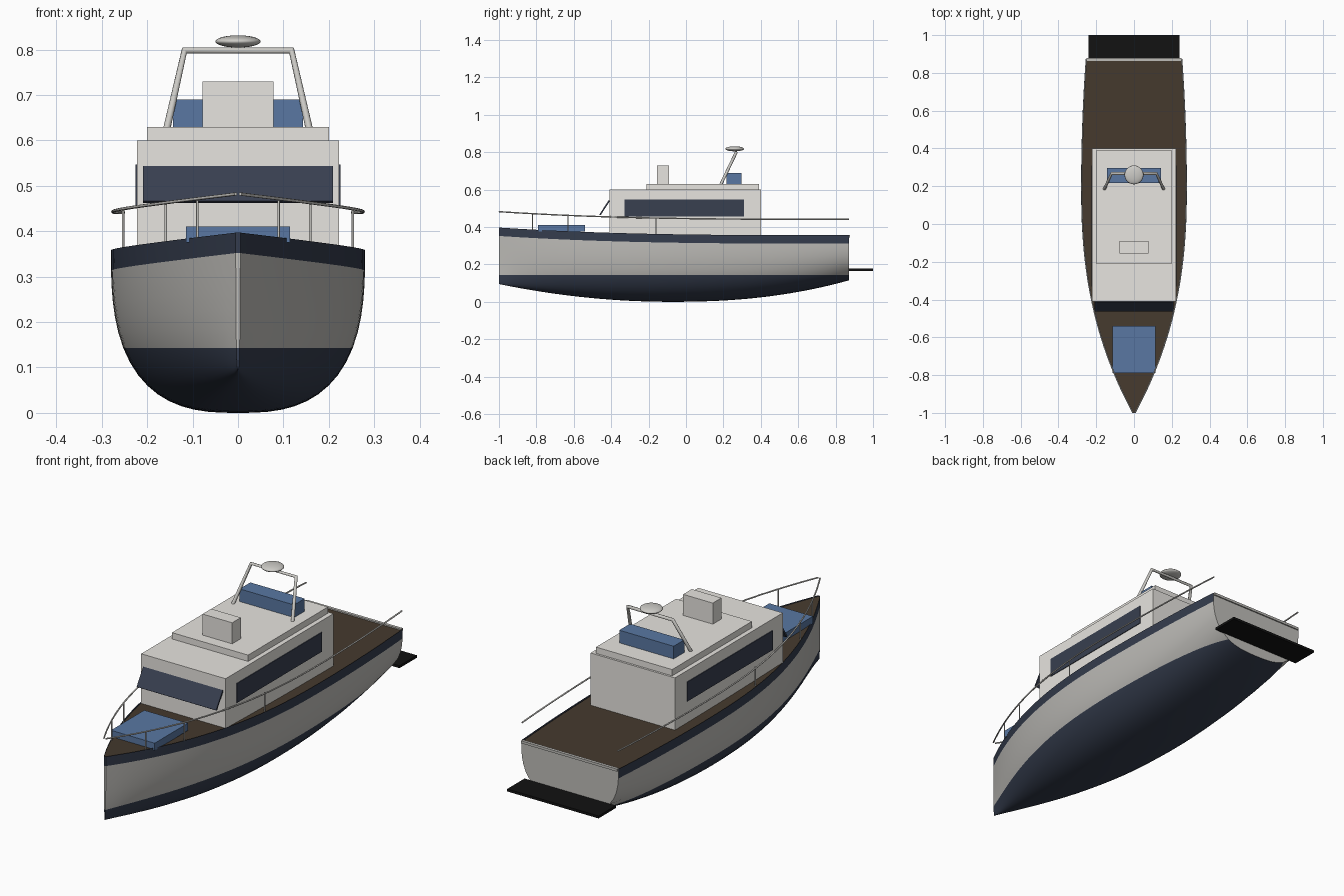
import bpy, bmesh, math
from mathutils import Vector

cube = bpy.data.objects.get("Cube")
if cube:
    bpy.data.objects.remove(cube, do_unlink=True)


def material(name, color):
    m = bpy.data.materials.new(name)
    m.use_nodes = True
    m.diffuse_color = (*color, 1)
    m.node_tree.nodes["Principled BSDF"].inputs["Base Color"].default_value = (*color, 1)
    return m


NAVY = material("navy paint", (0.035, 0.046, 0.075))
HULL = material("hull off white", (0.52, 0.51, 0.485))
WHITE = material("cabin white", (0.82, 0.80, 0.76))
TEAK = material("dark teak", (0.06, 0.042, 0.027))
GLASS = material("tinted glass", (0.04, 0.05, 0.08))
BLUE = material("blue cushion", (0.1, 0.185, 0.36))
STEEL = material("rail steel", (0.6, 0.59, 0.56))
BLACK = material("black platform", (0.006, 0.006, 0.006))

BOW, STERN, WATER, BAND = -1.0, 0.872, 0.143, 0.045


# Hull lines: half beam, sheer height and keel height along the length
def beam(y):
    if y < 0.2:
        return 0.005 + 0.275 * (1 - ((0.2 - y) / 1.2) ** 2.4)
    return 0.28 - 0.024 * ((y - 0.2) / 0.67) ** 2


def sheer(y):
    return 0.356 + 0.041 * ((STERN - y) / 1.872) ** 3


def keel(y):
    if y < -0.08:
        return 0.095 * ((-0.08 - y) / 0.92) ** 2
    return 0.115 * ((y + 0.08) / 0.952) ** 2.3


def half_section(y):
    k, s = keel(y), sheer(y)
    heights = [k + (WATER - k) * (i / 10) ** 2.5 for i in range(11)]
    top = s - BAND
    heights += [WATER + (top - WATER) * i / 5 for i in range(1, 6)] + [s]
    pts = []
    for z in heights:
        t = min(1, (z - k) / (s - k))
        pts.append((beam(y) * (1 - (1 - t) ** 2.8) ** (1 / 2.8), z))
    return pts


def finish(name, bm, mats):
    bmesh.ops.recalc_face_normals(bm, faces=bm.faces)
    me = bpy.data.meshes.new(name)
    bm.to_mesh(me)
    bm.free()
    for m in mats:
        me.materials.append(m)
    ob = bpy.data.objects.new(name, me)
    bpy.context.collection.objects.link(ob)
    return ob


def smooth(ob, angle=35):
    bpy.ops.object.select_all(action="DESELECT")
    ob.select_set(True)
    bpy.context.view_layer.objects.active = ob
    bpy.ops.object.shade_smooth_by_angle(angle=math.radians(angle))


def box(name, x, y, z, mat):
    bm = bmesh.new()
    bmesh.ops.create_cube(bm, size=1)
    for v in bm.verts:
        v.co = [r[0] + (c + 0.5) * (r[1] - r[0]) for c, r in zip(v.co, (x, y, z))]
    return finish(name, bm, [mat])


def tube(name, points, radius, sides=8):
    cu = bpy.data.curves.new(name, "CURVE")
    cu.dimensions = "3D"
    cu.bevel_depth = radius
    cu.bevel_resolution = max(0, sides // 2 - 2)
    cu.use_fill_caps = True
    sp = cu.splines.new("POLY")
    sp.points.add(len(points) - 1)
    for p, co in zip(sp.points, points):
        p.co = (*co, 1)
    cu.materials.append(STEEL)
    ob = bpy.data.objects.new(name, cu)
    bpy.context.collection.objects.link(ob)
    return ob


# Hull: lofted stations, coloured by height
stations = [BOW + (STERN - BOW) * i / 48 for i in range(49)]
bm = bmesh.new()
rings = []
for y in stations:
    sec = half_section(y)
    ring = [bm.verts.new((-x, y, z)) for x, z in reversed(sec[1:])]
    ring += [bm.verts.new((x, y, z)) for x, z in sec]
    rings.append(ring)
for a, b in zip(rings, rings[1:]):
    for i in range(len(a) - 1):
        bm.faces.new((a[i], a[i + 1], b[i + 1], b[i]))
for ring in (rings[0], rings[-1]):
    n = len(ring)
    for i in range(n // 2):
        quad = (ring[i], ring[i + 1], ring[n - 2 - i], ring[n - 1 - i])
        bm.faces.new(list(dict.fromkeys(quad)))
for f in bm.faces:
    c = f.calc_center_median()
    transom = c.y > STERN - 0.001
    painted = c.z < min(v.co.z for v in f.verts) + 1 and (
        max(v.co.z for v in f.verts) < WATER + 0.001 or c.z > sheer(c.y) - BAND * 0.8)
    f.material_index = 1 if painted and not transom else 0
smooth(finish("hull", bm, [HULL, NAVY]))

# Deck, just below the hull edge
bm = bmesh.new()
rows = [[bm.verts.new((s * beam(y) * 0.985, y, sheer(y) - 0.005)) for s in (-1, 1)]
        for y in stations]
for a, b in zip(rows, rows[1:]):
    bm.faces.new((a[0], a[1], b[1], b[0]))
deck = finish("deck", bm, [TEAK])
if deck.data.polygons[0].normal.z < 0:
    deck.data.flip_normals()

box("transom_cap", (-0.252, 0.252), (0.864, 0.878), (0.345, 0.357), HULL)
box("swim_platform", (-0.24, 0.24), (0.87, 1.0), (0.166, 0.178), BLACK)

# Cabin, roof and deck furniture
box("cabin", (-0.222, 0.222), (-0.41, 0.4), (0.33, 0.6), WHITE)
box("cabin_roof", (-0.2, 0.2), (-0.21, 0.39), (0.6, 0.63), WHITE)
box("helm_console", (-0.078, 0.078), (-0.155, -0.09), (0.63, 0.73), WHITE)
box("helm_seat", (-0.143, 0.143), (0.217, 0.297), (0.63, 0.69), BLUE)
box("sun_pad", (-0.115, 0.115), (-0.79, -0.54), (0.375, 0.41), BLUE)
for side, s in (("left", 1), ("right", -1)):
    xs = sorted((s * 0.218, s * 0.2255))
    box(side + "_window", xs, (-0.33, 0.31), (0.455, 0.547), GLASS)

# Windscreen: thin plate sloping out from the cabin front
screen = box("windscreen", (-0.209, 0.209), (-0.004, 0.004), (-0.046, 0.046), GLASS)
screen.location = (0, -0.435, 0.503)
screen.rotation_euler.x = math.radians(-33)

# Radar arch and dome
tube("radar_arch", [(-0.157, 0.185, 0.625), (-0.118, 0.268, 0.798),
                    (0.118, 0.268, 0.798), (0.157, 0.185, 0.625)], 0.008, 12)
bm = bmesh.new()
bmesh.ops.create_uvsphere(bm, u_segments=32, v_segments=16, radius=0.05)
bmesh.ops.scale(bm, vec=(1, 1, 0.27), verts=bm.verts)
bmesh.ops.translate(bm, vec=(0, 0.26, 0.818), verts=bm.verts)
smooth(finish("radar_dome", bm, [STEEL]), 60)

# Guard rails and stanchions
for side, s in (("left", 1), ("right", -1)):
    def rail_point(y):
        return Vector((s * beam(y) * 0.985, y, sheer(y) + 0.085))
    tube(side + "_rail", [rail_point(y) for y in stations], 0.0035)
    for i, y in enumerate((-0.82, -0.63, -0.16)):
        top = rail_point(y)
        top.x *= 0.97
        tube(f"{side}_stanchion_{i + 1}", [top - Vector((0, 0, 0.09)), top], 0.0028)
